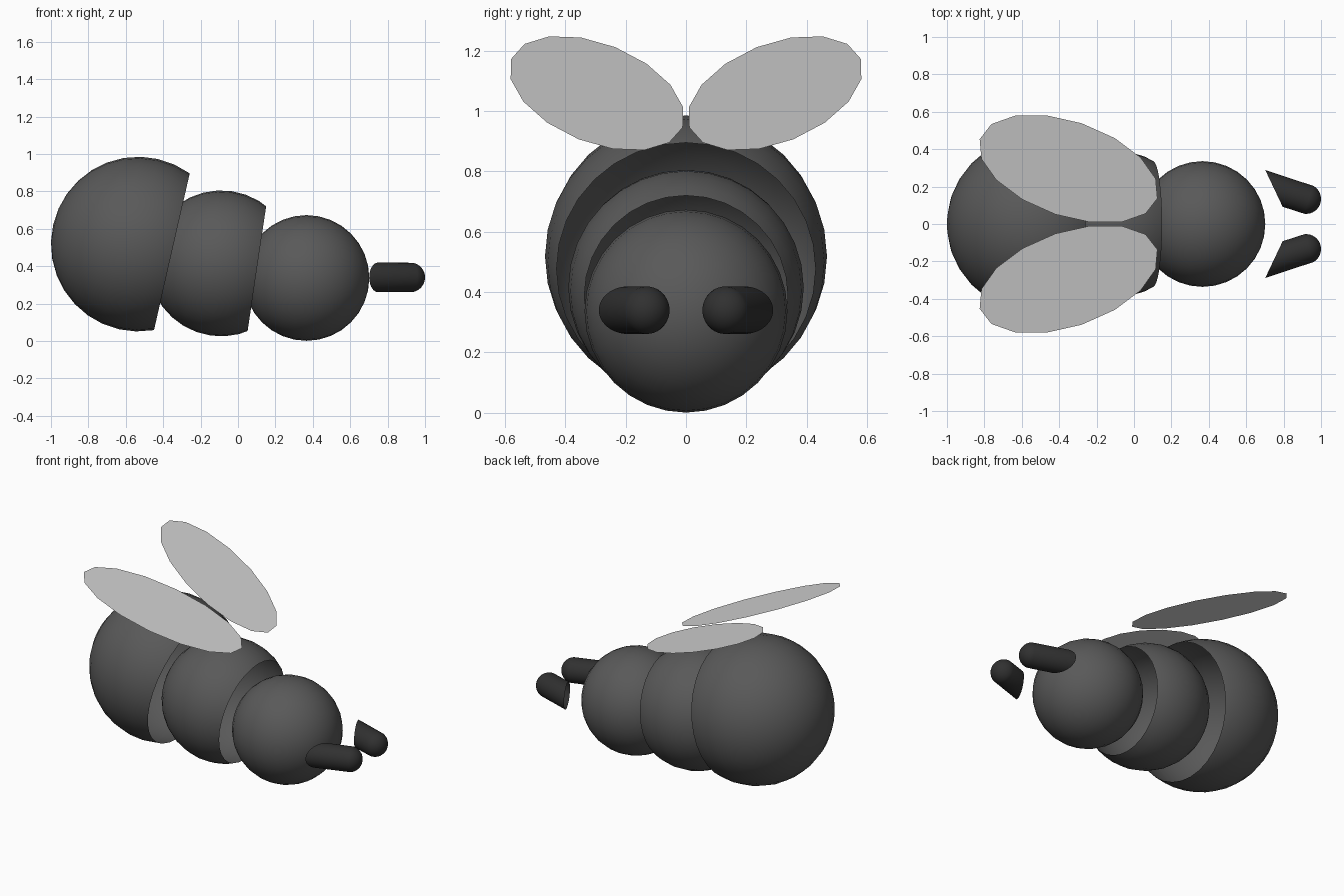
import bpy, bmesh, math
from mathutils import Vector, Matrix

if "Cube" in bpy.data.objects:
    bpy.data.objects.remove(bpy.data.objects["Cube"])


def material(name, rgb):
    m = bpy.data.materials.new(name)
    m.diffuse_color = (*rgb, 1)
    m.use_nodes = True
    m.node_tree.nodes["Principled BSDF"].inputs["Base Color"].default_value = m.diffuse_color
    return m


body_grey = material("body dark grey", (0.1, 0.1, 0.1))
antenna_black = material("antenna black", (0.03, 0.03, 0.03))
wing_grey = material("wing light grey", (0.64, 0.64, 0.64))


def finish(bm, name, mat, smooth=True):
    me = bpy.data.meshes.new(name)
    for f in bm.faces:
        f.smooth = smooth
    bm.to_mesh(me)
    bm.free()
    me.materials.append(mat)
    ob = bpy.data.objects.new(name, me)
    bpy.context.collection.objects.link(ob)
    return ob


def cut_open(bm, point, normal):
    bmesh.ops.bisect_plane(bm, geom=bm.verts[:] + bm.edges[:] + bm.faces[:],
                           plane_co=point, plane_no=normal, clear_outer=True)


def body_segment(name, centre, radius, axis, opening=None):
    """Sphere around an axis, cut open at a distance along that axis."""
    axis = Vector(axis).normalized()
    centre = Vector(centre)
    bm = bmesh.new()
    rot = Vector((0, 0, 1)).rotation_difference(axis).to_matrix().to_4x4()
    bmesh.ops.create_uvsphere(bm, u_segments=32, v_segments=16, radius=radius,
                              matrix=Matrix.Translation(centre) @ rot)
    if opening:
        cut_open(bm, centre + axis * opening, axis)
    return finish(bm, name, body_grey)


# Body: two open shells nested behind a round head
body_segment("abdomen", (-0.533, 0, 0.518), 0.467, (0.975, 0, -0.222), 0.184)
body_segment("thorax", (-0.09, 0, 0.415), 0.39, (0.99, 0, -0.147), 0.193)
body_segment("head", (0.366, 0, 0.337), 0.336, (1, 0, 0))


# Antennae: round-tipped tubes sliced at an angle towards the head
def antenna(name, s):
    bm = bmesh.new()
    bmesh.ops.create_uvsphere(bm, u_segments=32, v_segments=16, radius=0.08)
    for v in bm.verts:
        if v.co.z < 0.001:
            v.co.z -= 0.4
    d = Vector((0.95, -0.31 * s, 0)).normalized()
    rot = Vector((0, 0, 1)).rotation_difference(d).to_matrix().to_4x4()
    bm.transform(Matrix.Translation((0.92, 0.134 * s, 0.34)) @ rot)
    cut_open(bm, Vector((0.7485, 0.19 * s, 0.34)), Vector((-0.904, -0.428 * s, 0)))
    finish(bm, name, antenna_black)


# Wings: flat 16-sided ellipses in a plane sloping down to the head
def wing(name, s):
    bm = bmesh.new()
    turn = math.radians(17.2)
    ring = []
    for i in range(16):
        a = math.tau * i / 16
        p, q = 0.535 * math.cos(a), 0.255 * math.sin(a)
        x = -0.35 + (-p * math.cos(turn) + q * math.sin(turn)) / 1.0756
        y = 0.295 + p * math.sin(turn) + q * math.cos(turn)
        ring.append(bm.verts.new((x, y * s, 0.92 - 0.396 * x)))
    f = bm.faces.new(ring)
    f.normal_update()
    if f.normal.z < 0:
        f.normal_flip()
    finish(bm, name, wing_grey, smooth=False)


for side, s in (("left", 1), ("right", -1)):
    antenna(side + "_antenna", s)
    wing(side + "_wing", s)
